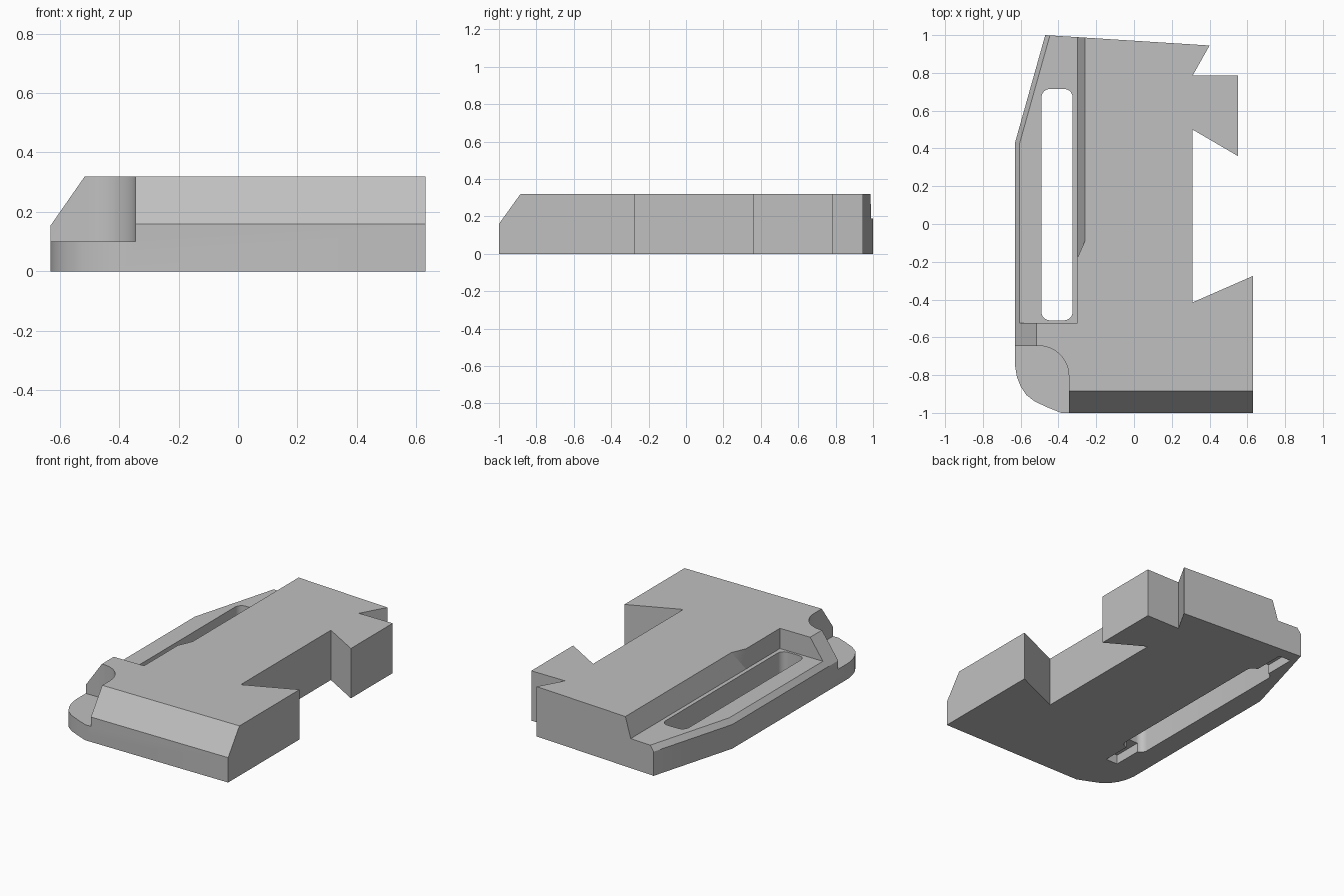
import bpy, bmesh
from math import sin, cos, pi, radians
from mathutils import Vector

cube = bpy.data.objects.get("Cube")
if cube:
    bpy.data.objects.remove(cube, do_unlink=True)

TOP, LEDGE, CORNER = 0.32, 0.19, 0.10

grey = bpy.data.materials.new("plain grey")
grey.use_nodes = True
grey.diffuse_color = (0.53, 0.53, 0.53, 1)
grey.node_tree.nodes["Principled BSDF"].inputs["Base Color"].default_value = grey.diffuse_color


def arc(cx, cy, r, start, end, steps=8):
    angles = [radians(start + (end - start) * i / steps) for i in range(steps + 1)]
    return [(cx + r * cos(a), cy + r * sin(a)) for a in angles]


def rounded_rect(x0, x1, y0, y1, r):
    return (arc(x1 - r, y1 - r, r, 0, 90) + arc(x0 + r, y1 - r, r, 90, 180)
            + arc(x0 + r, y0 + r, r, 180, 270) + arc(x1 - r, y0 + r, r, 270, 360))


def finish(name, bm):
    bmesh.ops.recalc_face_normals(bm, faces=bm.faces)
    mesh = bpy.data.meshes.new(name)
    bm.to_mesh(mesh)
    bm.free()
    mesh.materials.append(grey)
    ob = bpy.data.objects.new(name, mesh)
    bpy.context.collection.objects.link(ob)
    return ob


def prism(outline, z0, z1):
    bm = bmesh.new()
    face = bm.faces.new([bm.verts.new((x, y, z0)) for x, y in outline])
    up = bmesh.ops.extrude_face_region(bm, geom=[face])
    moved = [v for v in up["geom"] if isinstance(v, bmesh.types.BMVert)]
    bmesh.ops.translate(bm, verts=moved, vec=(0, 0, z1 - z0))
    bmesh.ops.recalc_face_normals(bm, faces=bm.faces)
    return bm


def slice_off(bm, point, normal):
    geom = bm.verts[:] + bm.edges[:] + bm.faces[:]
    cut = bmesh.ops.bisect_plane(bm, geom=geom, plane_co=point, plane_no=normal, clear_outer=True)
    edges = [e for e in cut["geom_cut"] if isinstance(e, bmesh.types.BMEdge)]
    bmesh.ops.edgeloop_fill(bm, edges=edges)


def carve(body, cutter):
    mod = body.modifiers.new(cutter.name, "BOOLEAN")
    mod.object, mod.operation, mod.solver = cutter, "DIFFERENCE", "EXACT"
    bpy.context.view_layer.objects.active = body
    bpy.ops.object.modifier_apply(modifier=mod.name)
    bpy.data.objects.remove(cutter, do_unlink=True)


# Main plate with the notched side and rounded front corner
outline = [(-0.47, 1), (0.40, 0.945), (0.31, 0.785), (0.55, 0.785), (0.55, 0.36),
           (0.31, 0.50), (0.31, -0.415), (0.63, -0.275), (0.63, -1), (-0.385, -1),
           (-0.46, -0.97), (-0.525, -0.94), (-0.57, -0.905), (-0.6, -0.86),
           (-0.62, -0.81), (-0.63, -0.75), (-0.63, 0.43)]
bm = prism(outline, 0, TOP)

# Sloped front edge, then the straight and angled side edges
slice_off(bm, (0, -1, 0.16), (0, -0.16, 0.115))
slice_off(bm, (-0.63, 0, 0.155), (-0.165, 0, 0.115))
side = Vector((-0.57, 0.16, 0)).normalized()
slice_off(bm, (-0.63, 0.43, 0.155), side * 0.165 + Vector((0, 0, 0.115)))
body = finish("plate_body", bm)

# Low step at the front corner with a curved wall
corner = [(-0.9, -0.645)] + arc(-0.505, -0.805, 0.16, 90, 0, 12) + [(-0.345, -1.2), (-0.9, -1.2)]
carve(body, finish("corner_cutter", prism(corner, CORNER, 0.5)))

# Lowered side ledge
ledge = [(-0.9, -0.525), (-0.30, -0.525), (-0.30, 1.2), (-0.9, 1.2)]
carve(body, finish("ledge_cutter", prism(ledge, LEDGE, 0.5)))

# Sloped relief along the ledge wall
bm = bmesh.new()
for y0, x, z in ((-0.18, -0.30, LEDGE), (-0.09, -0.26, TOP), (-0.09, -0.26, 0.4),
                 (-0.18, -0.30, 0.4), (-0.18, -0.35, LEDGE), (-0.18, -0.35, 0.4)):
    for y in (y0, 1.2):
        bm.verts.new((x, y, z))
bmesh.ops.convex_hull(bm, input=bm.verts)
carve(body, finish("relief_cutter", bm))

# Long slot through the ledge and the longer, shallow groove underneath
carve(body, finish("slot_cutter", prism(rounded_rect(-0.49, -0.325, -0.51, 0.715, 0.045), -0.2, 0.5)))
groove = [(-0.455, -0.70), (-0.37, -0.70), (-0.37, 0.92), (-0.455, 0.92)]
carve(body, finish("groove_cutter", prism(groove, -0.2, 0.06)))

# Smooth curved walls, sharp edges elsewhere
bpy.ops.object.select_all(action="DESELECT")
body.select_set(True)
bpy.context.view_layer.objects.active = body
bpy.ops.object.shade_smooth_by_angle(angle=radians(25))
